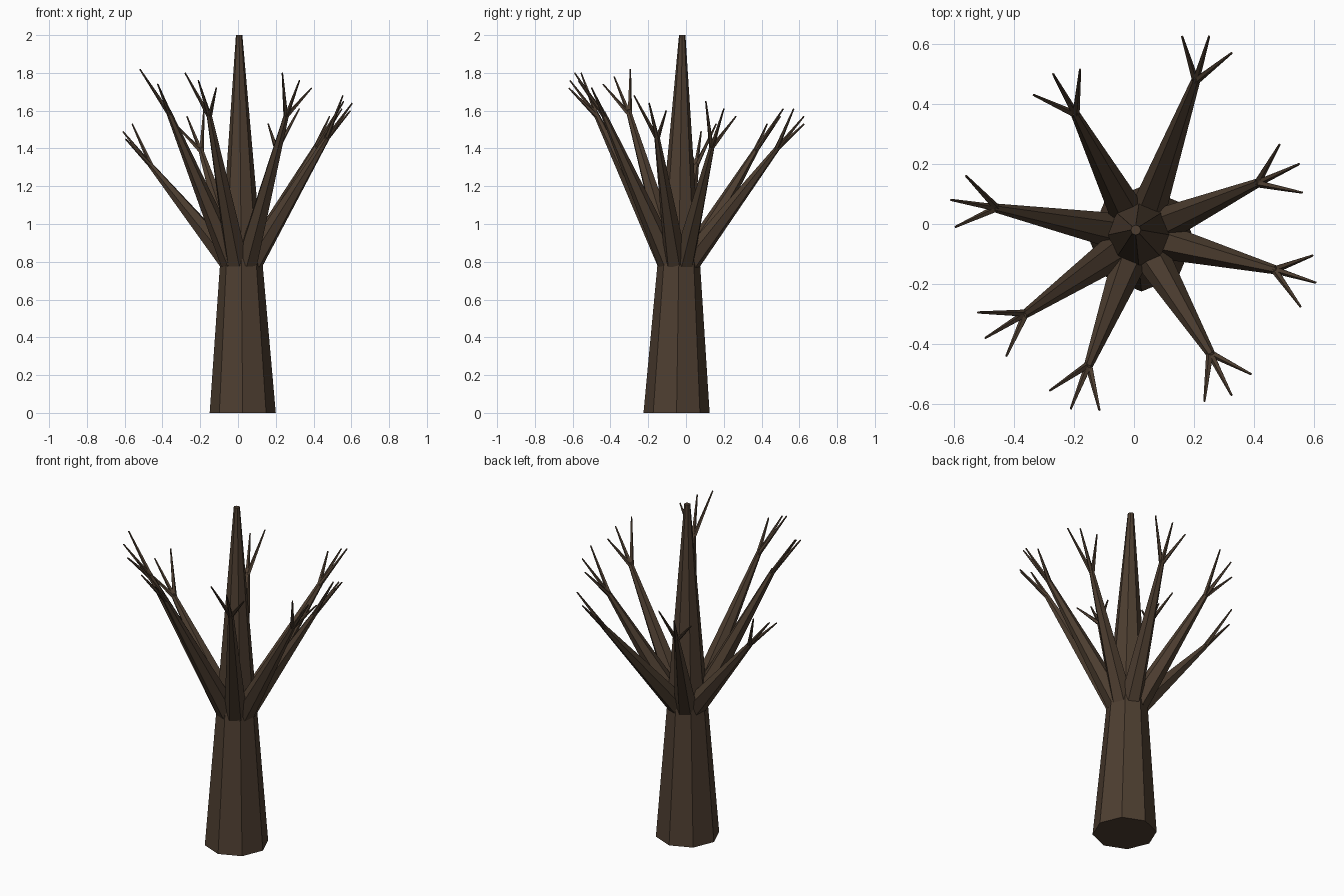
import bpy, bmesh, math
from mathutils import Vector

if "Cube" in bpy.data.objects:
    bpy.data.objects.remove(bpy.data.objects["Cube"])

bark = bpy.data.materials.new("bark")
bark.diffuse_color = (0.075, 0.048, 0.03, 1)
bark.use_nodes = True
bark.node_tree.nodes["Principled BSDF"].inputs["Base Color"].default_value = bark.diffuse_color


def add_limb(bm, start, end, r0, r1, sides):
    """Closed tapered prism from start to end."""
    start, end = Vector(start), Vector(end)
    d = (end - start).normalized()
    side = d.cross(Vector((0, 0, 1)))
    side = side.normalized() if side.length > 0.1 else Vector((1, 0, 0))
    up = side.cross(d)
    if d.z > 0.99:                      # trunk: keep rings level
        side, up = Vector((1, 0, 0)), Vector((0, -1, 0))
    rings = []
    for c, r in ((start, r0), (end, r1)):
        rings.append([bm.verts.new(c + r * (math.cos(a) * side + math.sin(a) * up))
                      for a in (2 * math.pi * i / sides for i in range(sides))])
    lo, hi = rings
    for i in range(sides):
        j = (i + 1) % sides
        bm.faces.new((lo[i], lo[j], hi[j], hi[i]))
    bm.faces.new(lo[::-1])
    bm.faces.new(hi)


def finish(bm, name):
    bmesh.ops.recalc_face_normals(bm, faces=bm.faces)
    me = bpy.data.meshes.new(name)
    bm.to_mesh(me)
    bm.free()
    me.materials.append(bark)
    bpy.context.collection.objects.link(bpy.data.objects.new(name, me))


# Trunk: one leaning eight-sided taper
bm = bmesh.new()
add_limb(bm, (0.025, -0.05, 0), (0.006, -0.02, 2), 0.175, 0.017, 8)
finish(bm, "trunk")

# Branches: fork point, then three twig tips
branches = [
    ((0.21, 0.49, 1.41), (0.16, 0.625, 1.53), (0.25, 0.625, 1.57), (0.325, 0.57, 1.61)),
    ((0.42, 0.14, 1.42), (0.485, 0.265, 1.57), (0.55, 0.20, 1.61), (0.56, 0.105, 1.65)),
    ((0.48, -0.155, 1.47), (0.595, -0.105, 1.60), (0.605, -0.195, 1.64), (0.555, -0.275, 1.68)),
    ((0.26, -0.44, 1.59), (0.39, -0.50, 1.72), (0.325, -0.57, 1.76), (0.235, -0.59, 1.80)),
    ((-0.155, -0.48, 1.59), (-0.115, -0.62, 1.72), (-0.21, -0.615, 1.76), (-0.28, -0.555, 1.80)),
    ((-0.37, -0.305, 1.60), (-0.425, -0.44, 1.74), (-0.495, -0.38, 1.78), (-0.52, -0.295, 1.82)),
    ((-0.47, 0.055, 1.32), (-0.595, -0.01, 1.45), (-0.61, 0.08, 1.49), (-0.56, 0.16, 1.53)),
    ((-0.20, 0.375, 1.40), (-0.335, 0.43, 1.53), (-0.27, 0.50, 1.57), (-0.18, 0.515, 1.61)),
]
for n, (fork, *tips) in enumerate(branches, 1):
    fork = Vector(fork)
    root = Vector((0.017, -0.038, 0.80))
    out = Vector((fork.x - root.x, fork.y - root.y, 0)).normalized()
    root += out * 0.06
    bm = bmesh.new()
    add_limb(bm, root, fork, 0.062, 0.014, 6)
    finish(bm, f"branch_{n}")
    bm = bmesh.new()
    base = fork.lerp(root, 0.03)
    for tip in tips:
        add_limb(bm, base, tip, 0.013, 0.004, 5)
    finish(bm, f"twigs_{n}")
